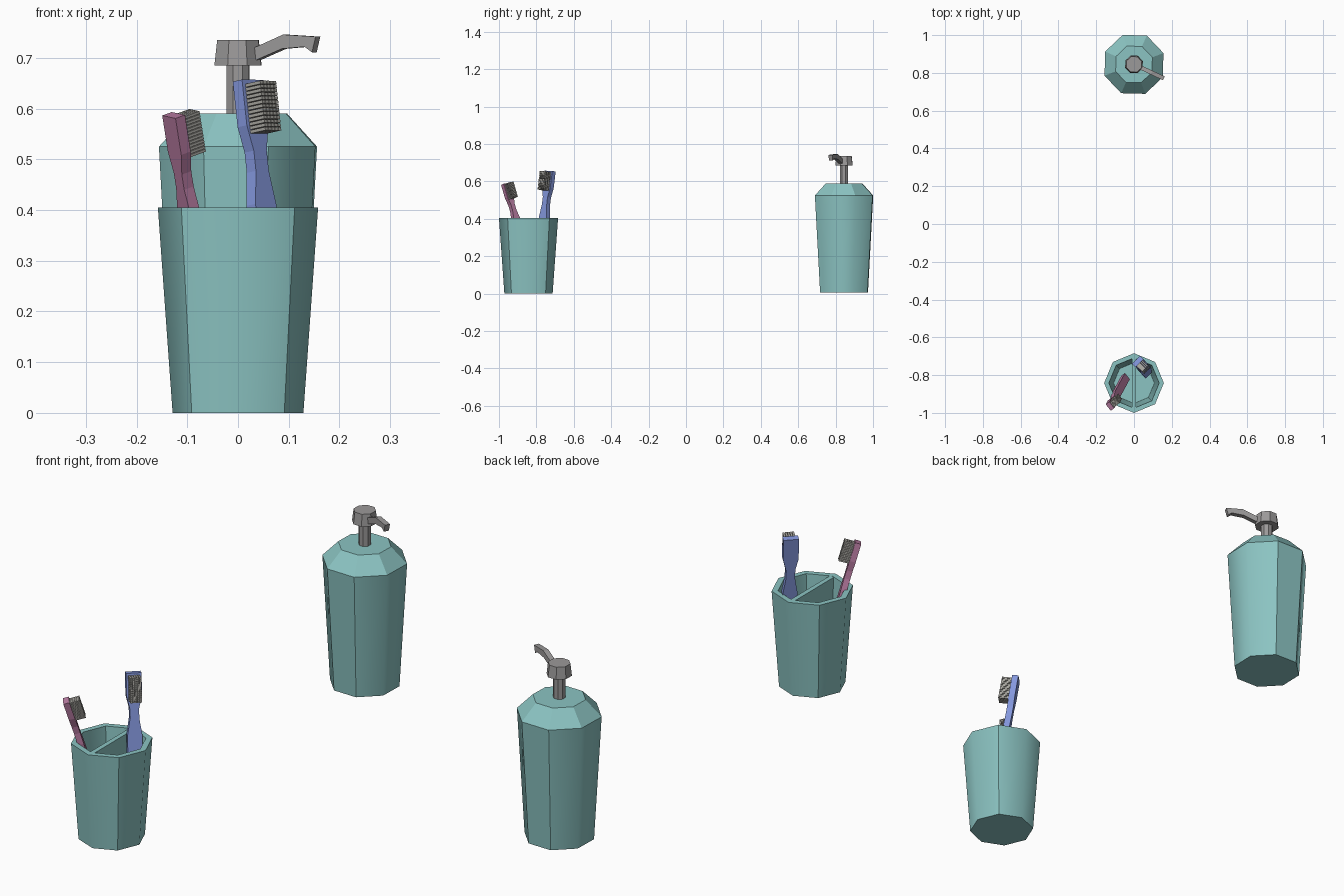
import bpy, bmesh
from math import cos, sin, radians
from mathutils import Vector

if "Cube" in bpy.data.objects:
    bpy.data.objects.remove(bpy.data.objects["Cube"])


def material(name, r, g, b):
    m = bpy.data.materials.new(name)
    m.use_nodes = True
    m.diffuse_color = (r, g, b, 1)
    m.node_tree.nodes["Principled BSDF"].inputs["Base Color"].default_value = (r, g, b, 1)
    return m


TEAL = material("teal ceramic", 0.26, 0.55, 0.54)
GREY = material("grey metal", 0.33, 0.32, 0.32)
BLUE = material("blue plastic", 0.23, 0.31, 0.72)
PINK = material("pink plastic", 0.48, 0.2, 0.36)
BRISTLE = material("bristle grey", 0.40, 0.39, 0.36)


def finish(bm, name, mat):
    bmesh.ops.recalc_face_normals(bm, faces=bm.faces)
    mesh = bpy.data.meshes.new(name)
    bm.to_mesh(mesh)
    bm.free()
    mesh.materials.append(mat)
    obj = bpy.data.objects.new(name, mesh)
    bpy.context.collection.objects.link(obj)
    return obj


def loft(bm, rings, soft=()):
    """Skin closed rings of points, cap both ends; soft lists the smooth corners."""
    loops = [[bm.verts.new(p) for p in ring] for ring in rings]
    n = len(loops[0])
    for low, high in zip(loops, loops[1:]):
        for i in range(n):
            j = (i + 1) % n
            f = bm.faces.new((low[i], low[j], high[j], high[i]))
            f.smooth = bool(soft)
    bm.faces.new(loops[0])
    bm.faces.new(loops[-1])
    if soft:
        for e in bm.edges:
            e.smooth = False
        for low, high in zip(loops, loops[1:]):
            for i in soft:
                bm.edges.get((low[i], high[i])).smooth = True


def octagon(r, z, y, turn):
    return [(r * cos(radians(turn + 45 * i)), y + r * sin(radians(turn + 45 * i)), z)
            for i in range(8)]


def turned(name, profile, y, turn, mat, soft=()):
    bm = bmesh.new()
    loft(bm, [octagon(r, z, y, turn) for r, z in profile], soft)
    return finish(bm, name, mat)


# Cup with a hollow inside
CUP_Y, PUMP_Y, TURN = -0.842, 0.845, 21
turned("cup", [(0.129, 0), (0.158, 0.405), (0.133, 0.405), (0.108, 0.03)],
       CUP_Y, 0, TEAL, soft=(0, 2, 4, 6))

# Divider across the cup
bm = bmesh.new()
loft(bm, [[(x, CUP_Y + s, z) for s, z in
           ((-0.109, 0.03), (0.109, 0.03), (0.134, 0.404), (-0.134, 0.404))]
          for x in (-0.01, 0.01)])
finish(bm, "cup_divider", TEAL)

# Bottle body and its sloped shoulder
turned("bottle_body", [(0.137, 0.005), (0.167, 0.525)], PUMP_Y, TURN, TEAL, soft=(0, 3, 4, 7))
turned("bottle_shoulder", [(0.167, 0.525), (0.104, 0.59)], PUMP_Y, TURN, TEAL)

# Pump
turned("pump_stem", [(0.024, 0.58), (0.024, 0.69)], PUMP_Y, TURN, GREY)
turned("pump_head", [(0.05, 0.685), (0.044, 0.735)], PUMP_Y, TURN, GREY)

# Bent spout extruded from its side profile
along = Vector((cos(radians(-25)), sin(radians(-25)), 0))
across = Vector((-along.y, along.x, 0))
side = [(0.03, 0.69), (0.1, 0.718), (0.15, 0.722), (0.166, 0.711),
        (0.174, 0.742), (0.103, 0.746), (0.03, 0.716)]
bm = bmesh.new()
loft(bm, [[Vector((0, PUMP_Y, z)) + along * r + across * w for r, z in side]
          for w in (-0.011, 0.011)])
finish(bm, "pump_spout", GREY)


def toothbrush(name, mat, top, slope, facing, thick, stations, tuft, rows):
    """Leaning brush; facing is the bristle heading, tuft its (width, depth, low, high)."""
    lean = Vector((slope[0], slope[1], 1))
    axis = lean.normalized()
    out = Vector((cos(radians(facing)), sin(radians(facing)), 0))
    out = (out - axis * out.dot(axis)).normalized()
    wide = axis.cross(out)

    def at(z):
        return Vector(top) + lean * (z - top[2])

    def block(c, u, v):
        return [c + u + v, c + u - v, c - u - v, c - u + v]

    # Handle, neck and head
    bm = bmesh.new()
    loft(bm, [block(at(z), out * thick / 2, wide * w / 2) for z, w in stations])
    finish(bm, name + "_handle", mat)

    # Rows of bristle tufts
    width, depth, low, high = tuft
    cols = 5
    pitch_w, pitch_z = width / cols, (high - low) / rows
    bm = bmesh.new()
    for r in range(rows):
        for c in range(cols):
            root = at(low + (r + 0.5) * pitch_z) + wide * (c - (cols - 1) / 2) * pitch_w
            u, v = wide * pitch_w * 0.42, axis * pitch_z * 0.42
            loft(bm, [block(root + out * s, u, v)
                      for s in (thick * 0.4, thick / 2 + depth)])
    finish(bm, name + "_bristles", BRISTLE)


toothbrush("blue_brush", BLUE, (0.02, -0.727, 0.655), (-0.106, 0.12), -45, 0.026,
           [(0.15, 0.058), (0.41, 0.058), (0.475, 0.036), (0.515, 0.036),
            (0.565, 0.06), (0.655, 0.06)],
           (0.046, 0.042, 0.548, 0.647), 13)
toothbrush("pink_brush", PINK, (-0.127, -0.965, 0.587), (-0.157, -0.29), 38, 0.024,
           [(0.06, 0.042), (0.40, 0.042), (0.445, 0.026), (0.475, 0.026),
            (0.515, 0.043), (0.587, 0.043)],
           (0.034, 0.04, 0.502, 0.583), 13)
